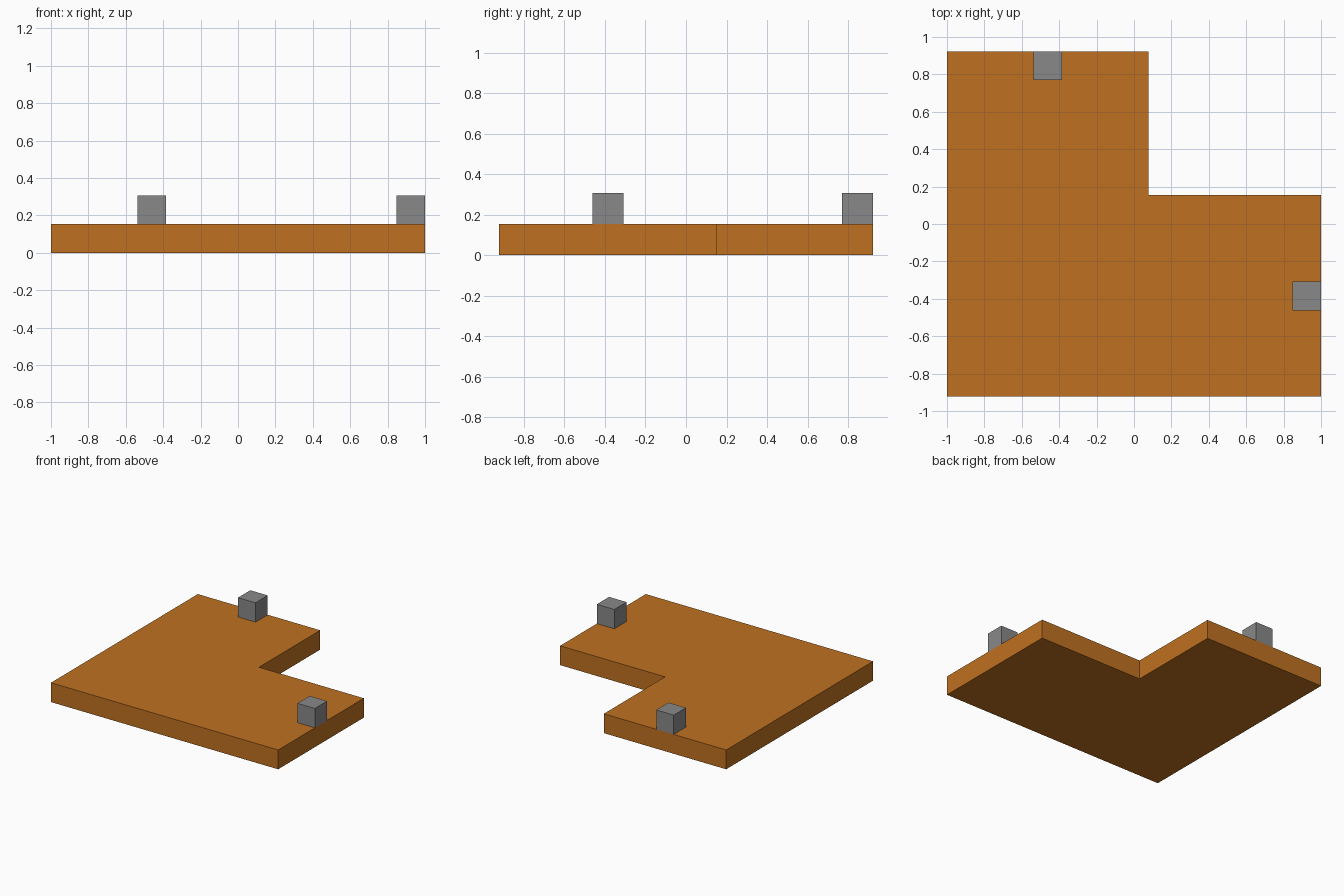
import bpy
import bmesh
from mathutils import Vector

cube = bpy.data.objects.get("Cube")
if cube:
    bpy.data.objects.remove(cube, do_unlink=True)

U = 2 / 13  # one module: slab thickness and block size


def material(name, colour):
    mat = bpy.data.materials.new(name)
    mat.use_nodes = True
    mat.diffuse_color = colour
    mat.node_tree.nodes["Principled BSDF"].inputs["Base Color"].default_value = colour
    return mat


def extruded(name, outline, bottom, height, mat):
    """Extrude a flat outline, given in modules, straight up."""
    bm = bmesh.new()
    face = bm.faces.new([bm.verts.new(Vector((x, y, bottom)) * U) for x, y in outline])
    top = bmesh.ops.extrude_face_region(bm, geom=[face])["geom"]
    bmesh.ops.translate(bm, vec=(0, 0, height * U),
                        verts=[v for v in top if isinstance(v, bmesh.types.BMVert)])
    bmesh.ops.recalc_face_normals(bm, faces=bm.faces)
    mesh = bpy.data.meshes.new(name)
    bm.to_mesh(mesh)
    bm.free()
    mesh.materials.append(mat)
    obj = bpy.data.objects.new(name, mesh)
    bpy.context.collection.objects.link(obj)


def block(name, x, y, mat):
    """Cube standing on the slab, placed by its lower corner."""
    extruded(name, [(x, y), (x + 1, y), (x + 1, y + 1), (x, y + 1)], 1, 1, mat)


orange = material("orange", (0.52, 0.165, 0.015, 1))
grey = material("grey", (0.25, 0.25, 0.25, 1))

# L-shaped slab
extruded("floor_slab", [(-6.5, -6), (6.5, -6), (6.5, 1), (0.5, 1), (0.5, 6), (-6.5, 6)],
         0, 1, orange)

# Blocks on the back and left edges
block("back_block", -3.5, 5, grey)
block("left_block", 5.5, -3, grey)
